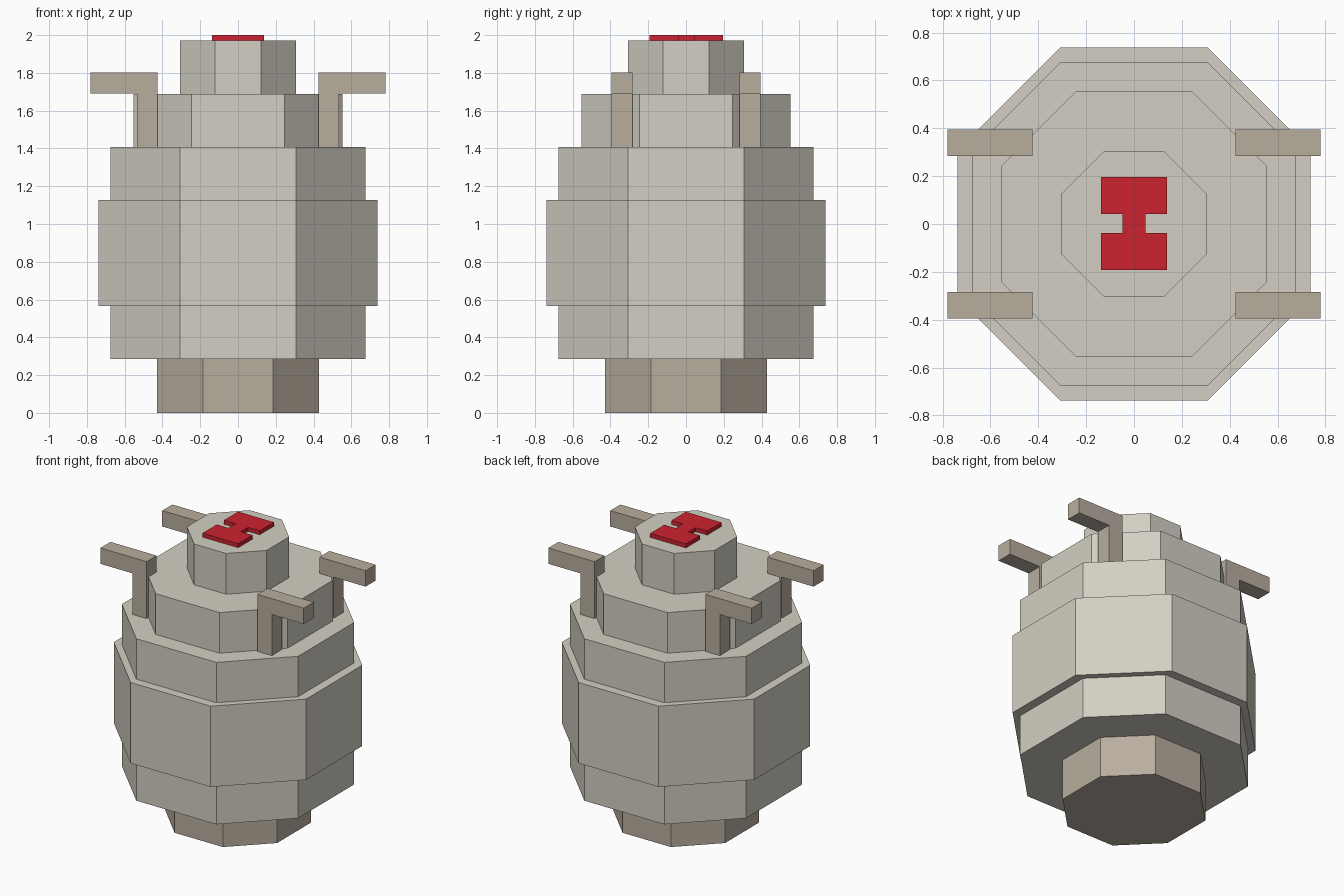
import bpy
import bmesh

if "Cube" in bpy.data.objects:
    bpy.data.objects.remove(bpy.data.objects["Cube"])


def material(name, rgb):
    m = bpy.data.materials.new(name)
    lin = [((c / 255 + 0.055) / 1.055) ** 2.4 for c in rgb]
    m.diffuse_color = (*lin, 1.0)
    m.use_nodes = True
    m.node_tree.nodes["Principled BSDF"].inputs["Base Color"].default_value = m.diffuse_color
    return m


PALE = material("pale_stone_grey", (211, 207, 195))
TAUPE = material("warm_taupe", (185, 174, 159))
RED = material("signal_red", (205, 35, 48))


def extrude(name, outline, vec, mat):
    """Solid made by sweeping a flat outline along a vector."""
    bm = bmesh.new()
    face = bm.faces.new([bm.verts.new(p) for p in outline])
    swept = bmesh.ops.extrude_face_region(bm, geom=[face])["geom"]
    verts = [g for g in swept if isinstance(g, bmesh.types.BMVert)]
    bmesh.ops.translate(bm, verts=verts, vec=vec)
    bmesh.ops.recalc_face_normals(bm, faces=bm.faces)
    mesh = bpy.data.meshes.new(name)
    bm.to_mesh(mesh)
    bm.free()
    mesh.materials.append(mat)
    obj = bpy.data.objects.new(name, mesh)
    bpy.context.collection.objects.link(obj)
    return obj


def octagon_tier(name, half, flat, z0, z1, mat):
    """Eight-sided drum; half is its half width, flat half its front side."""
    h, f = half, flat
    pts = [(h, -f), (h, f), (f, h), (-f, h), (-h, f), (-h, -f), (-f, -h), (f, -h)]
    return extrude(name, [(x, y, z0) for x, y in pts], (0, 0, z1 - z0), mat)


# Stacked body drums
octagon_tier("base_foot", 0.43, 0.185, 0.0, 0.284, TAUPE)
octagon_tier("lower_body", 0.676, 0.307, 0.284, 0.567, PALE)
octagon_tier("wide_belt", 0.738, 0.307, 0.567, 1.127, PALE)
octagon_tier("upper_body", 0.676, 0.307, 1.127, 1.407, PALE)
octagon_tier("shoulder", 0.553, 0.245, 1.407, 1.689, PALE)
octagon_tier("top_cap", 0.306, 0.123, 1.689, 1.972, PALE)

# Four bent handles, one in each corner
handle = [(0.425, 1.407), (0.535, 1.407), (0.535, 1.692),
          (0.78, 1.692), (0.78, 1.802), (0.425, 1.802)]
for sx, side in ((-1, "left"), (1, "right")):
    for y0, end in ((-0.394, "front"), (0.284, "back")):
        extrude(f"handle_{end}_{side}", [(sx * x, y0, z) for x, z in handle],
                (0, 0.11, 0), TAUPE)

# Raised red plate: two wide pads joined by a narrow bridge
half_plate = [(0.137, -0.193), (0.137, -0.037), (0.048, -0.037),
              (0.048, 0.042), (0.137, 0.042), (0.137, 0.197)]
outline = half_plate + [(-x, y) for x, y in reversed(half_plate)]
extrude("top_plate", [(x, y, 1.972) for x, y in outline], (0, 0, 0.028), RED)
